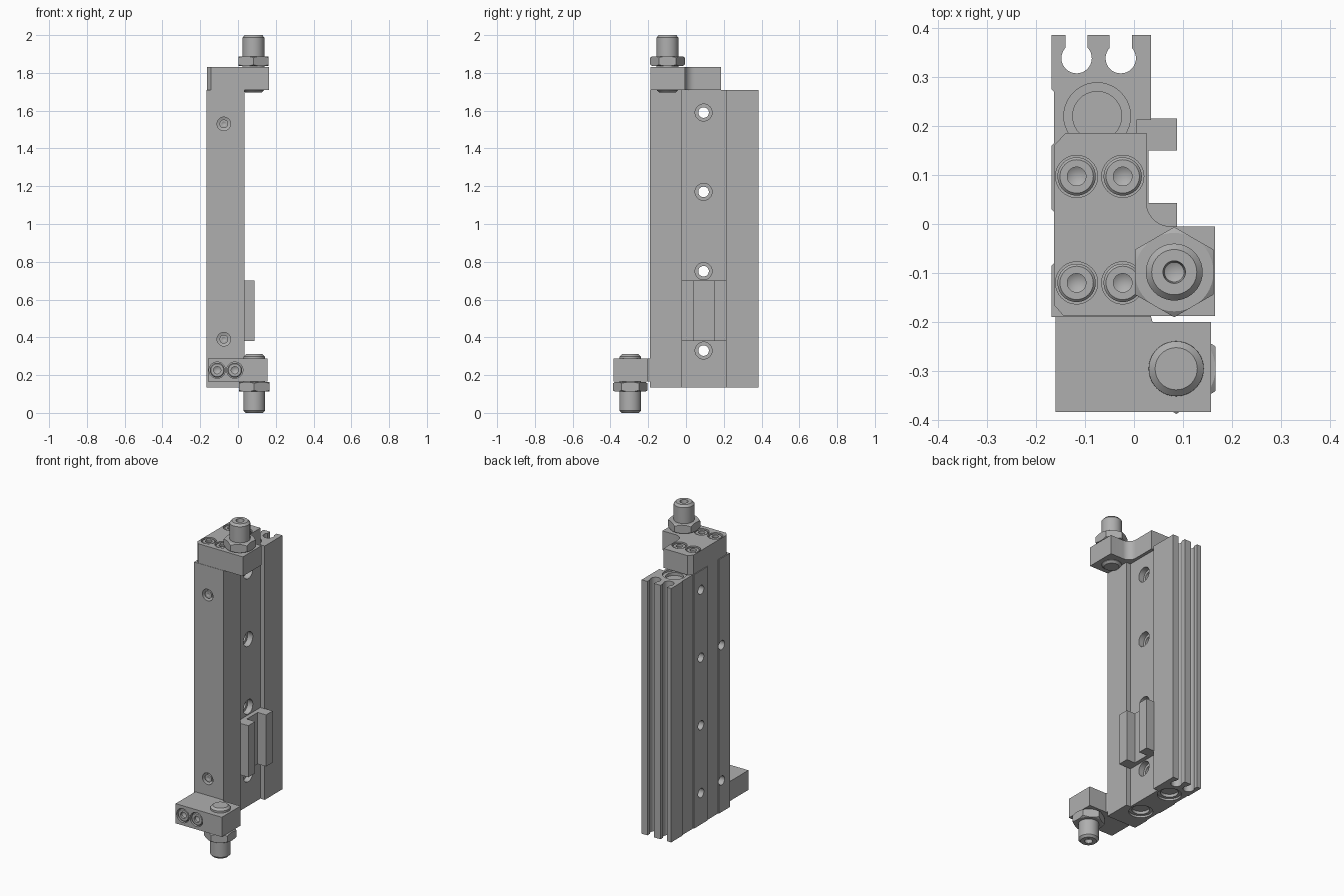
import bpy, bmesh, math
from mathutils import Vector

cube = bpy.data.objects.get("Cube")
if cube:
    bpy.data.objects.remove(cube)

GREY = (0.43, 0.43, 0.43, 1)
metal = bpy.data.materials.new("grey_metal")
metal.use_nodes = True
metal.diffuse_color = GREY
metal.node_tree.nodes["Principled BSDF"].inputs["Base Color"].default_value = GREY

UP, DOWN, BACK = (0, 0, 1), (0, 0, -1), (0, 1, 0)
LEFT, RIGHT = (1, 0, 0), (-1, 0, 0)


def finish(name, bm):
    bmesh.ops.recalc_face_normals(bm, faces=bm.faces)
    mesh = bpy.data.meshes.new(name)
    bm.to_mesh(mesh)
    bm.free()
    mesh.materials.append(metal)
    obj = bpy.data.objects.new(name, mesh)
    bpy.context.collection.objects.link(obj)
    return obj


def prism(name, outline, z0, z1):
    """Extrude a plan outline between two heights."""
    bm = bmesh.new()
    face = bm.faces.new([bm.verts.new((x, y, z0)) for x, y in outline])
    top = bmesh.ops.extrude_face_region(bm, geom=[face])["geom"]
    verts = [v for v in top if isinstance(v, bmesh.types.BMVert)]
    bmesh.ops.translate(bm, verts=verts, vec=(0, 0, z1 - z0))
    return finish(name, bm)


def add_lathe(bm, profile, loc, axis, sides=40):
    """Revolve (radius, distance) pairs around an axis starting at loc."""
    turn = Vector(UP).rotation_difference(Vector(axis))
    rings = []
    for r, d in profile:
        count = sides if r > 0 else 1
        angles = [math.tau * i / sides for i in range(count)]
        rings.append([bm.verts.new(Vector(loc) + turn @ Vector(
            (r * math.cos(a), r * math.sin(a), d))) for a in angles])
    for a, b in zip(rings, rings[1:]):
        for i in range(sides):
            j = (i + 1) % sides
            quad = [a[i % len(a)], a[j % len(a)], b[j % len(b)], b[i % len(b)]]
            bm.faces.new(list(dict.fromkeys(quad)))


def lathe(name, profile, loc, axis):
    bm = bmesh.new()
    add_lathe(bm, profile, loc, axis)
    return finish(name, bm)


def boolean(obj, cutter, operation="DIFFERENCE"):
    mod = obj.modifiers.new("cut", "BOOLEAN")
    mod.object, mod.operation, mod.solver = cutter, operation, "EXACT"
    graph = bpy.context.evaluated_depsgraph_get()
    mesh = bpy.data.meshes.new_from_object(obj.evaluated_get(graph))
    obj.modifiers.clear()
    obj.data = mesh
    bpy.data.objects.remove(cutter)


def drill(obj, holes):
    """Cut holes given as (profile, location, inward axis)."""
    bm = bmesh.new()
    for profile, loc, axis in holes:
        add_lathe(bm, profile, loc, axis)
    boolean(obj, finish("hole_cutter", bm))


def arc(cx, cy, r, start, end, steps=14):
    angles = [math.radians(start + (end - start) * i / steps) for i in range(steps + 1)]
    return [(cx + r * math.cos(a), cy + r * math.sin(a)) for a in angles]


def blind(r, depth):
    return [(0, -0.02), (r, -0.02), (r, depth), (0, depth + r * 0.4)]


# Main extrusion: front channel, two round switch slots, shallow left-over relief
outline = [(0.035, -0.19), (0.035, -0.025), (0.005, -0.025), (0.005, 0.212),
           (0.035, 0.212), (0.035, 0.385)]
for slot_x in (-0.027, -0.117):
    outline += [(slot_x + 0.0225, 0.385)]
    outline += arc(slot_x, 0.338, 0.031, 43.5, -223.5, 24)
    outline += [(slot_x - 0.0225, 0.385)]
outer, inner = -0.168, -0.163
outline += [(outer, 0.385), (outer, 0.275), (inner, 0.27), (inner, 0.165),
            (outer, 0.16), (outer, 0.03), (inner, 0.025), (inner, -0.08),
            (outer, -0.085), (outer, -0.19)]
BOTTOM, TOP = 0.135, 1.71
body = prism("cylinder_body", outline, BOTTOM, TOP)

# Mounting holes, dowel holes and bores
through = [(0, -0.02), (0.045, -0.02), (0.045, 0.035), (0.028, 0.035), (0.028, 0.3), (0, 0.3)]
bore = [(0, -0.02), (0.068, -0.02), (0.068, 0.012), (0.05, 0.012), (0.05, 0.03), (0, 0.03)]
holes = [(through, (0.005, 0.093, 0.33 + 0.42 * i), RIGHT) for i in range(4)]
holes += [(blind(0.028, 0.04), (outer, -0.11, z), LEFT) for z in (0.33, 1.17)]
holes += [(blind(0.036, 0.05), (-0.075, -0.19, z), BACK) for z in (0.39, 1.53)]
holes += [(bore, (-0.075, 0.22, TOP), DOWN)]
holes += [(bore, (-0.075, y, BOTTOM), UP) for y in (0.22, -0.03)]
drill(body, holes)

# Pins seated in the front face holes
for name, z in (("lower", 0.39), ("upper", 1.53)):
    lathe(name + "_front_plug", [(0, 0.012), (0.012, 0.006), (0.023, 0.006),
          (0.023, 0.06), (0, 0.06)], (-0.075, -0.19, z), BACK)

# U-shaped clip in the channel
prism("channel_clip", [(0.005, -0.025), (0.088, -0.025), (0.088, 0.043),
      (0.03, 0.043), (0.03, 0.15), (0.088, 0.15), (0.088, 0.215), (0.005, 0.215)],
      0.38, 0.70)

# Top end plate with side lobe
plate_outline = [(-0.163, -0.165), (-0.143, -0.188), (0.165, -0.188), (0.165, -0.005)]
plate_outline += arc(0.075, 0.045, 0.05, 270, 180, 10)
plate_outline += [(0.025, 0.185), (-0.14, 0.185), (-0.163, 0.16)]
plate = prism("end_plate", plate_outline, TOP, 1.83)

# Lower stop bracket
bracket = prism("stop_bracket", [(-0.16, -0.383), (0.157, -0.383), (0.157, -0.2),
                (0.038, -0.2), (0.035, -0.19), (-0.16, -0.19)], 0.165, 0.287)

# Recessed socket screws
counterbore = [(0, -0.02), (0.043, -0.02), (0.043, 0.05), (0, 0.05)]
head = [(0, 0.03), (0.019, 0.018), (0.019, 0.004), (0.034, 0.004), (0.039, 0.009),
        (0.039, 0.05), (0, 0.05)]
plate_spots = [(x, y, 1.83) for x in (-0.117, -0.023) for y in (-0.12, 0.097)]
bracket_spots = [(x, -0.383, 0.226) for x in (-0.11, -0.017)]
for part, spots, axis in ((plate, plate_spots, DOWN), (bracket, bracket_spots, BACK)):
    drill(part, [(counterbore, spot, axis) for spot in spots])
    for spot in spots:
        lathe(part.name + "_screw", head, spot, axis)

# Adjuster bolts with chamfered hexagon nuts
nut_r = 0.092


def adjuster(name, x, y, base, axis, tip):
    """Bolt whose nut sits on a plate face at height base."""
    s = axis[2]
    lathe(name + "_bolt", [(0, tip), (0.043, tip), (0.056, tip + 0.012),
          (0.058, 0), (0.058, 0.155), (0.046, 0.168), (0.023, 0.168),
          (0.02, 0.145), (0, 0.135)], (x, y, base), axis)
    nut = prism(name + "_nut", arc(x, y, nut_r, 30, 330, 5),
                *sorted((base + s * 0.004, base + s * 0.056)))
    limit = lathe("nut_limit", [(0, 0.004), (0.08, 0.004), (nut_r, 0.012),
                  (nut_r, 0.048), (0.08, 0.056), (0, 0.056)], (x, y, base), axis)
    boolean(nut, limit, "INTERSECT")


adjuster("upper", 0.082, -0.098, 1.832, UP, -0.137)
adjuster("lower", 0.086, -0.295, 0.168, DOWN, -0.143)

# Smooth the round walls, keep the machined edges crisp
bpy.ops.object.select_all(action="DESELECT")
for obj in bpy.context.collection.objects:
    if obj.type == "MESH":
        obj.select_set(True)
        bpy.context.view_layer.objects.active = obj
bpy.ops.object.shade_smooth_by_angle(angle=math.radians(25))
